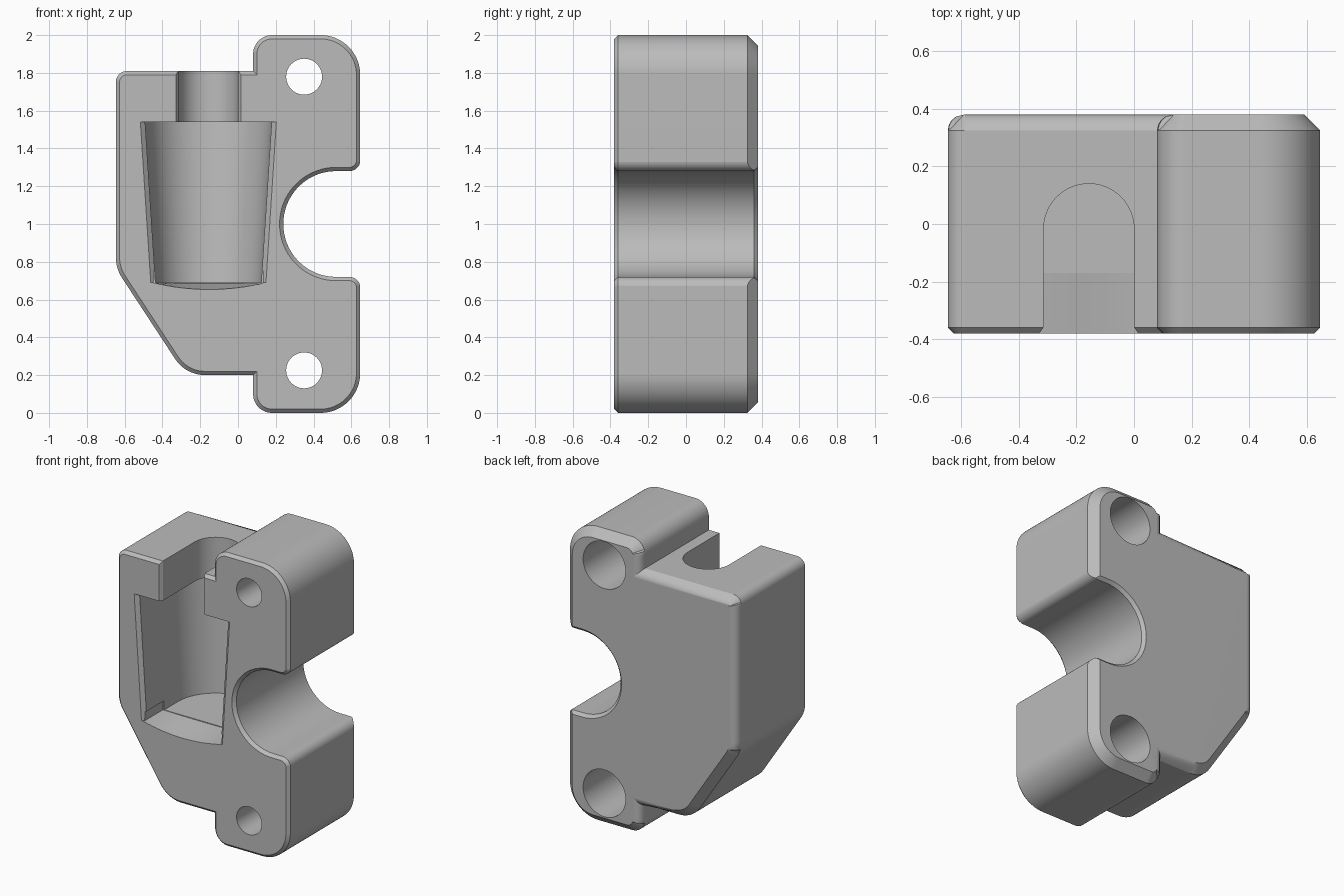
import bpy, bmesh, math
from mathutils import Vector

cube = bpy.data.objects.get("Cube")
if cube:
    bpy.data.objects.remove(cube, do_unlink=True)

HALF = 0.38          # half depth
CX, CY = -0.157, -0.017   # axis of the cavity

grey = bpy.data.materials.new("plain grey")
grey.use_nodes = True
grey.diffuse_color = (0.5, 0.5, 0.5, 1)
grey.node_tree.nodes["Principled BSDF"].inputs["Base Color"].default_value = (0.5, 0.5, 0.5, 1)


def rounded(corners):
    """Polygon (x, z, radius) with its corners filleted."""
    out = []
    n = len(corners)
    for i, (x, z, r) in enumerate(corners):
        p = Vector((x, z))
        if r == 0:
            out.append(p)
            continue
        a = (Vector(corners[i - 1][:2]) - p).normalized()
        b = (Vector(corners[(i + 1) % n][:2]) - p).normalized()
        half = a.angle(b) / 2
        centre = p + (a + b).normalized() * (r / math.sin(half))
        start = p + a * (r / math.tan(half)) - centre
        end = p + b * (r / math.tan(half)) - centre
        sweep = math.pi - 2 * half
        steps = max(4, round(sweep * 11))
        for k in range(steps + 1):
            t = k / steps
            out.append(centre + (start * math.sin((1 - t) * sweep)
                                 + end * math.sin(t * sweep)) / math.sin(sweep))
    return out


def vertex_normals(pts):
    """Outward mitred normals of a closed clockwise outline."""
    result = []
    for i, p in enumerate(pts):
        d1 = (p - pts[i - 1]).normalized()
        d2 = (pts[(i + 1) % len(pts)] - p).normalized()
        n1, n2 = Vector((-d1.y, d1.x)), Vector((-d2.y, d2.x))
        result.append((n1 + n2) / (1 + n1.dot(n2)))
    return result


def loft(name, sections):
    """Closed solid through sections with equal point counts."""
    bm = bmesh.new()
    rings = [[bm.verts.new(p) for p in s] for s in sections]
    n = len(rings[0])
    for lo, hi in zip(rings, rings[1:]):
        for i in range(n):
            j = (i + 1) % n
            bm.faces.new((lo[i], lo[j], hi[j], hi[i]))
    bm.faces.new(rings[0])
    bm.faces.new(rings[-1])
    bmesh.ops.recalc_face_normals(bm, faces=bm.faces[:])
    mesh = bpy.data.meshes.new(name)
    bm.to_mesh(mesh)
    bm.free()
    mesh.materials.append(grey)
    obj = bpy.data.objects.new(name, mesh)
    bpy.context.collection.objects.link(obj)
    return obj


# Clamp block: outline with chamfered rims, the left rear rim rounded
outline = rounded([
    (-0.647, 1.81, 0.06), (0.08, 1.81, 0), (0.08, 2.0, 0.1), (0.647, 2.0, 0.21),
    (0.647, 0.0, 0.21), (0.08, 0.0, 0.1), (0.08, 0.2, 0), (-0.277, 0.2, 0.19),
    (-0.647, 0.765, 0.2)])
normals = vertex_normals(outline)


def block_ring(y, size, t):
    ring = []
    for p, n in zip(outline, normals):
        inset = 1 - math.sqrt(1 - t * t) if n.x < -0.95 else t
        q = p - n * size * inset
        ring.append((q.x, y, q.y))
    return ring


BACK, FRONT = 0.055, 0.02
rings = [block_ring(-HALF, FRONT, 1), block_ring(-HALF + FRONT, FRONT, 0)]
rings += [block_ring(HALF - BACK * (1 - t), BACK, t) for t in (0, 0.35, 0.65, 0.87, 1)]
block = loft("clamp_block", rings)

cutters = []

# Round side groove with rounded lips and flared ends
groove = rounded([
    (0.8, 0.66, 0), (0.648, 0.66, 0), (0.648, 0.72, 0.059), (0.24, 0.72, 0.279),
    (0.24, 1.28, 0.279), (0.648, 1.28, 0.059), (0.648, 1.34, 0), (0.8, 1.34, 0)])
groove_n = vertex_normals(groove)
layers = [(-0.5, 0.02), (-HALF, 0.02), (-0.36, 0), (0.36, 0), (HALF, 0.02), (0.5, 0.02)]
cutters.append(loft("groove_cutter", [
    [(p.x + n.x * o, y, p.y + n.y * o) for p, n in zip(groove, groove_n)]
    for y, o in layers]))

# Bolt holes, counterbored from the back
for z in (0.225, 1.78):
    cutters.append(loft("bolt_hole_cutter", [
        [(0.35 + r * math.cos(a * math.tau / 48), y, z + r * math.sin(a * math.tau / 48))
         for a in range(48)]
        for y, r in ((-0.5, 0.095), (-0.02, 0.095), (-0.02, 0.16), (0.5, 0.16))]))


# Tapered cavity and neck slot, both open to the front with bevelled edges
def u_section(z, r, flare):
    arc = [(CX + r * math.cos(a * math.pi / 32), CY + r * math.sin(a * math.pi / 32), z)
           for a in range(33)]
    right = [(CX + r + flare, -0.5, z), (CX + r + flare, -HALF, z), (CX + r, -0.358, z)]
    left = [(2 * CX - x, y, z) for x, y, z in reversed(right)]
    return right + arc + left


cutters.append(loft("cavity_cutter", [u_section(0.69, 0.28, 0.025), u_section(1.54, 0.335, 0.025)]))
cutters.append(loft("neck_cutter", [u_section(1.5, 0.157, 0.015), u_section(2.1, 0.157, 0.015)]))


# Shallow dip in the cavity floor that deepens toward the front
def dip_section(y, sag):
    w = 0.29
    bottom = [(CX + w * k / 8, y, 0.688 - sag * (1 - (k / 8) ** 2)) for k in range(-8, 9)]
    return bottom + [(CX + w, y, 0.75), (CX - w, y, 0.75)]


cutters.append(loft("floor_dip_cutter", [dip_section(-0.45, 0.045), dip_section(-0.17, 0.003)]))

# Carve the block
bpy.ops.object.select_all(action='DESELECT')
bpy.context.view_layer.objects.active = block
block.select_set(True)
for c in cutters:
    mod = block.modifiers.new("carve", 'BOOLEAN')
    mod.operation = 'DIFFERENCE'
    mod.solver = 'EXACT'
    mod.object = c
    bpy.ops.object.modifier_apply(modifier=mod.name)
    bpy.data.objects.remove(c, do_unlink=True)

bpy.ops.object.shade_smooth_by_angle(angle=math.radians(25))
weighted = block.modifiers.new("even shading", 'WEIGHTED_NORMAL')
weighted.keep_sharp = True
